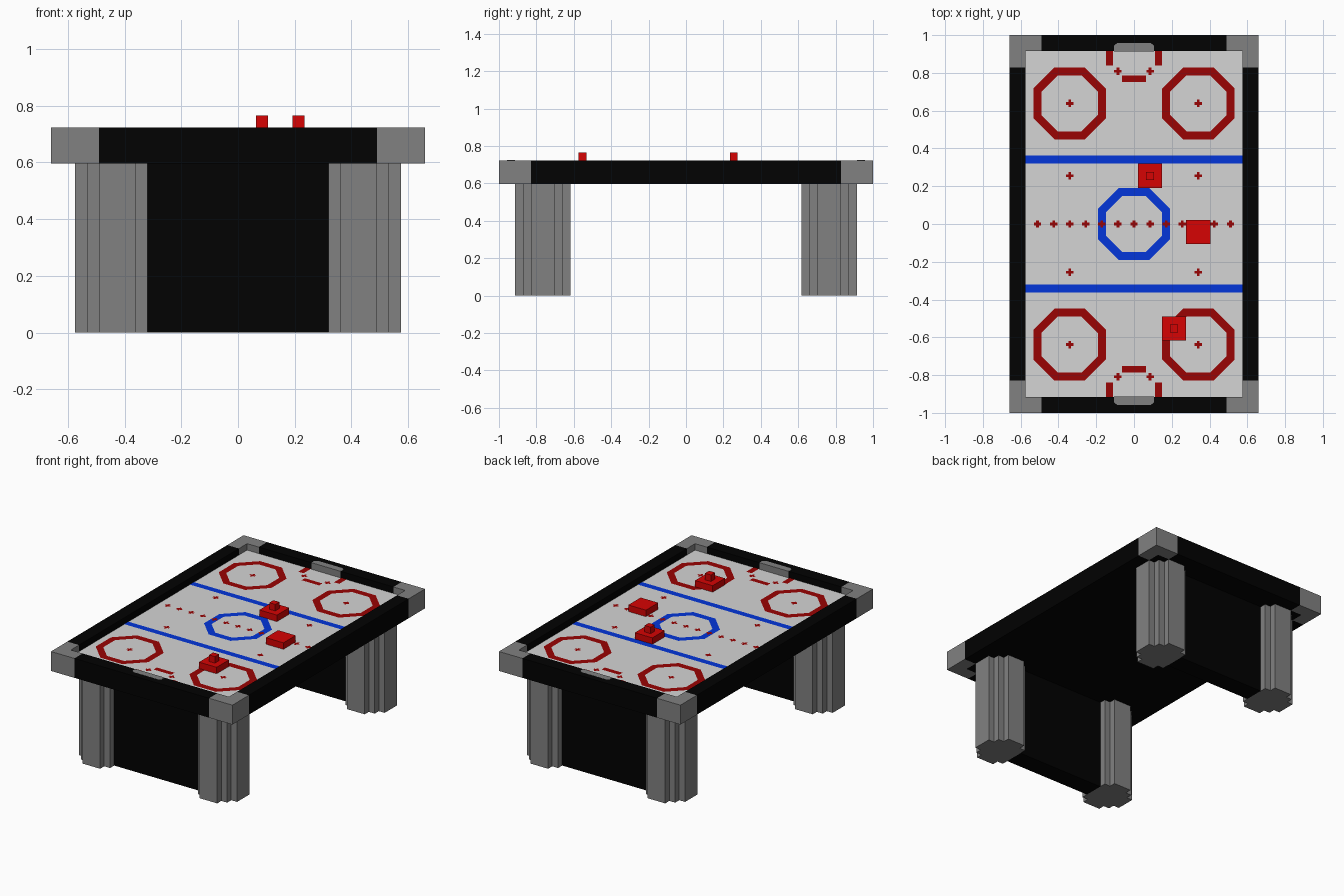
import bpy, bmesh, math

V = 2 / 47          # one block of the model's grid
FIELD_Z = 16        # playing surface height in blocks
SIDES = (-1, 1)

cube = bpy.data.objects.get("Cube")
if cube:
    bpy.data.objects.remove(cube, do_unlink=True)


def material(name, rgb):
    mat = bpy.data.materials.new(name)
    mat.use_nodes = True
    mat.diffuse_color = (*rgb, 1)
    mat.node_tree.nodes["Principled BSDF"].inputs["Base Color"].default_value = (*rgb, 1)
    return mat


BLACK = material("black", (0.0005, 0.0005, 0.0005))
GREY = material("mid grey", (0.22, 0.22, 0.22))
ICE = material("light grey", (0.66, 0.66, 0.66))
RED = material("bright red", (0.67, 0.001, 0.001))
DARK_RED = material("dark red", (0.32, 0.001, 0.001))
BLUE = material("blue", (0.001, 0.037, 0.7))


def finish(bm, name, *mats):
    mesh = bpy.data.meshes.new(name)
    bm.to_mesh(mesh)
    bm.free()
    for mat in mats:
        mesh.materials.append(mat)
    obj = bpy.data.objects.new(name, mesh)
    bpy.context.collection.objects.link(obj)
    return obj


def prism(name, points, z0, z1, mat):
    """Extrude a flat outline, given in blocks, from z0 to z1."""
    bm = bmesh.new()
    face = bm.faces.new([bm.verts.new((x * V, y * V, z0 * V)) for x, y in points])
    top = bmesh.ops.extrude_face_region(bm, geom=[face])["geom"]
    verts = [g for g in top if isinstance(g, bmesh.types.BMVert)]
    bmesh.ops.translate(bm, verts=verts, vec=(0, 0, (z1 - z0) * V))
    bmesh.ops.recalc_face_normals(bm, faces=bm.faces)
    return finish(bm, name, mat)


def rectangle(x, y, w, d):
    a, b = w / 2, d / 2
    return [(x - a, y - b), (x + a, y - b), (x + a, y + b), (x - a, y + b)]


def box(name, x, y, w, d, z0, z1, mat):
    """Box centred on x, y with width w and depth d."""
    return prism(name, rectangle(x, y, w, d), z0, z1, mat)


def paint(name, outlines, mat, lift=0.03):
    """Flat marking just above the field; outlines run counter-clockwise."""
    bm = bmesh.new()
    for points in outlines:
        bm.faces.new([bm.verts.new((x * V, y * V, (FIELD_Z + lift) * V)) for x, y in points])
    bmesh.ops.remove_doubles(bm, verts=bm.verts, dist=0.0001)
    finish(bm, name, mat)


def stripe(name, x, y, w, d, mat):
    paint(name, [rectangle(x, y, w, d)], mat)


def ring(name, cx, cy, mat, outer=4.5, inner=3.5):
    """Flat octagonal ring painted on the field."""
    def corner(i, apothem):
        r, a = apothem / math.cos(math.pi / 8), (i + 0.5) * math.pi / 4
        return cx + r * math.cos(a), cy + r * math.sin(a)
    paint(name, [(corner(i, outer), corner(i + 1, outer), corner(i + 1, inner), corner(i, inner))
                 for i in range(8)], mat)


def dot(name, x, y):
    """Small painted plus sign."""
    a, b = 0.17, 0.46
    points = [(b, -a), (b, a), (a, a), (a, b), (-a, b), (-a, a),
              (-b, a), (-b, -a), (-a, -a), (-a, -b), (a, -b), (a, -a)]
    paint(name, [[(x + px, y + py) for px, py in points]], DARK_RED, lift=0.06)


# Playing field: light on top, black below, flush with the rim underneath
field = box("playing_field", 0, 0, 27, 43, 14, FIELD_Z, BLACK)
field.data.materials.append(ICE)
for poly in field.data.polygons:
    poly.material_index = 1 if poly.normal.z > 0.5 else 0

# Rails, panels and goals at both ends
for s in SIDES:
    box("side_rail", s * 14.5, 0, 2, 39, 14, 17, BLACK)
    box("end_rail", 0, s * 22.5, 23, 2, 14, 17, BLACK)
    box("end_panel", 0, s * 18, 15, 3, 0, 14, BLACK)
    g = [(-2.5, 21.47), (2.5, 21.47), (2.5, 22.2), (2.1, 22.5), (-2.1, 22.5), (-2.5, 22.2)]
    prism("goal", [(x, s * y) for x, y in g], FIELD_Z, 17.015, GREY)

# Corner brackets and stepped legs
bracket = [(15.5, 23.5), (11.5, 23.5), (11.5, 21.5), (13.5, 21.5), (13.5, 19.5), (15.5, 19.5)]
leg_half = [(-2.5, 0), (-2.5, 2.5), (-1.5, 2.5), (-1.5, 3.5), (1.5, 3.5), (1.5, 2.5),
            (2.5, 2.5), (2.5, 1.5), (3.5, 1.5), (3.5, 0)]
leg = leg_half + [(x, -y) for x, y in leg_half[::-1] if y > 0]
for sx in SIDES:
    for sy in SIDES:
        prism("corner_bracket", [(sx * x, sy * y) for x, y in bracket], 14, 17, GREY)
        prism("leg", [(sx * (10 + x), sy * (18 + y)) for x, y in leg], 0, 14, GREY)

# Painted field markings
ring("centre_circle", 0, 0, BLUE)
for i in range(-6, 7):
    dot("centre_line_dot", 2 * i, 0)
for sy in SIDES:
    stripe("blue_line", 0, sy * 8, 27, 1, BLUE)
    stripe("goal_crease_front", 0, sy * 18.05, 3, 0.8, DARK_RED)
    for sx in SIDES:
        ring("face_off_circle", sx * 8, sy * 15, DARK_RED)
        dot("face_off_dot", sx * 8, sy * 15)
        dot("neutral_dot", sx * 8, sy * 6)
        dot("goal_crease_dot", sx * 2, sy * 19)
        stripe("goal_crease_side", sx * 3.05, sy * 20.6, 0.9, 1.8, DARK_RED)

# Puck and two mallets
box("puck", 8, -1, 3, 3, FIELD_Z, 17, RED)
for x, y in ((2, 6), (5, -13)):
    box("mallet_base", x, y, 3, 3, FIELD_Z, 17, RED)
    box("mallet_knob", x, y, 1, 1, 17, 18, RED)
